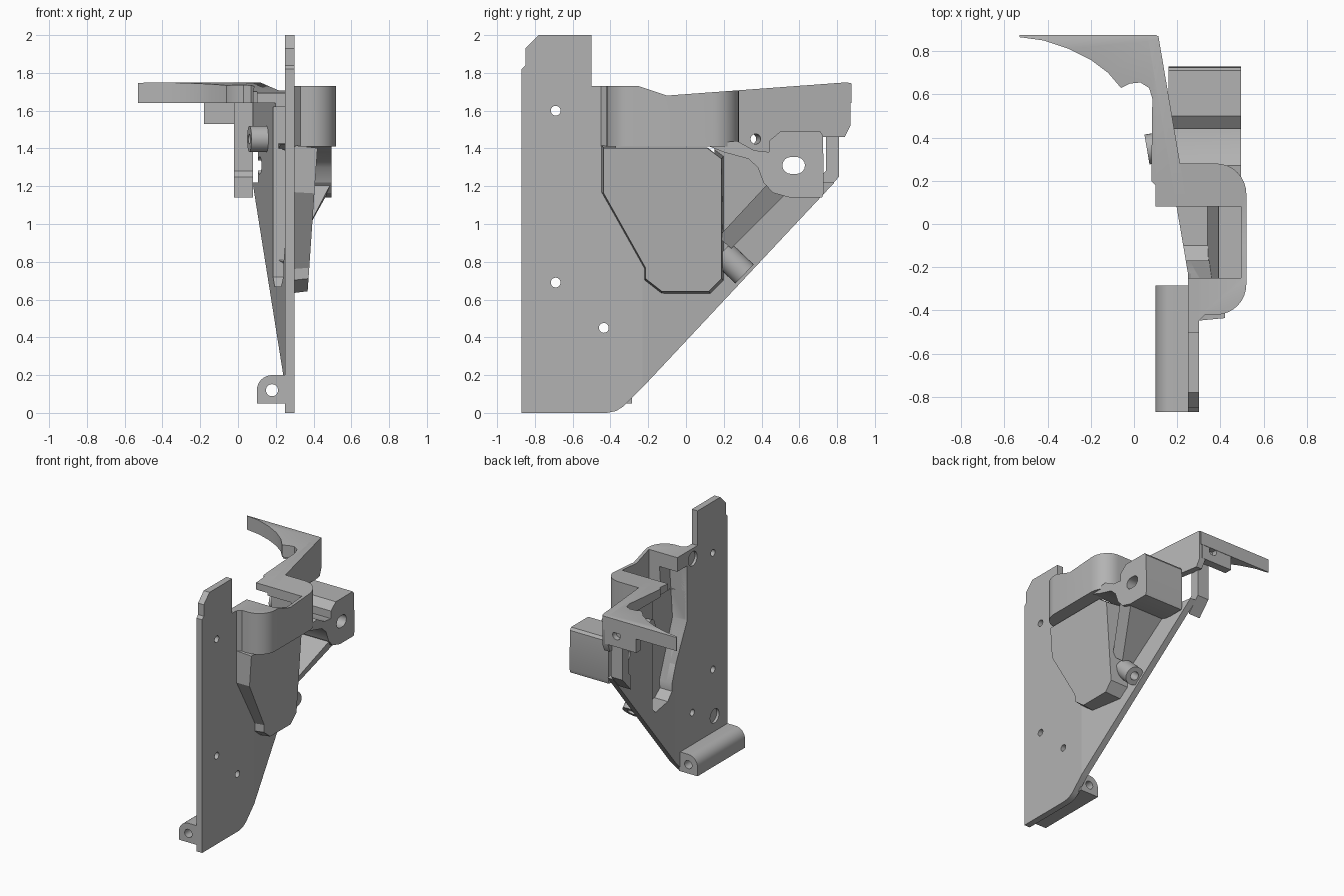
import bpy, bmesh, math
from mathutils import Vector

old = bpy.data.objects.get("Cube")
if old:
    bpy.data.objects.remove(old)

grey = bpy.data.materials.new("mid_grey")
grey.use_nodes = True
COLOUR = (0.45, 0.45, 0.45, 1)
grey.diffuse_color = COLOUR
grey.node_tree.nodes["Principled BSDF"].inputs["Base Color"].default_value = COLOUR


def finish(name, bm):
    bmesh.ops.recalc_face_normals(bm, faces=bm.faces)
    mesh = bpy.data.meshes.new(name)
    bm.to_mesh(mesh)
    bm.free()
    mesh.materials.append(grey)
    ob = bpy.data.objects.new(name, mesh)
    bpy.context.collection.objects.link(ob)
    return ob


def prism(name, pts, axis, lo, hi, shrink=1.0):
    """Extrude a profile along an axis; lo and hi are numbers or functions of the profile point."""
    bm = bmesh.new()
    cu = sum(p[0] for p in pts) / len(pts)
    cv = sum(p[1] for p in pts) / len(pts)
    rings = []
    for end, s in ((lo, 1.0), (hi, shrink)):
        ring = []
        for u, v in pts:
            w = end(u, v) if callable(end) else end
            u, v = cu + (u - cu) * s, cv + (v - cv) * s
            co = {"x": (w, u, v), "y": (u, w, v), "z": (u, v, w)}[axis]
            ring.append(bm.verts.new(co))
        rings.append(ring)
    a, b = rings
    bm.faces.new(a)
    bm.faces.new(b)
    for i in range(len(a)):
        j = (i + 1) % len(a)
        bm.faces.new((a[i], a[j], b[j], b[i]))
    return finish(name, bm)


def box(name, x, y, z):
    return prism(name, [(x[0], y[0]), (x[1], y[0]), (x[1], y[1]), (x[0], y[1])], "z", *z)


def rod(name, p, q, r):
    p, q = Vector(p), Vector(q)
    bm = bmesh.new()
    bmesh.ops.create_cone(bm, cap_ends=True, segments=24, radius1=r, radius2=r, depth=(q - p).length)
    bm.transform((q - p).to_track_quat("Z", "Y").to_matrix().to_4x4())
    bmesh.ops.translate(bm, verts=bm.verts, vec=(p + q) / 2)
    return finish(name, bm)


def cut(targets, cutter):
    cutter.hide_render = True
    for ob in targets:
        mod = ob.modifiers.new("cut", "BOOLEAN")
        mod.operation, mod.solver, mod.object = "DIFFERENCE", "EXACT", cutter
        dg = bpy.context.evaluated_depsgraph_get()
        mesh = bpy.data.meshes.new_from_object(ob.evaluated_get(dg))
        ob.modifiers.clear()
        ob.data = mesh
    bpy.data.objects.remove(cutter)


def arc(cx, cy, r, a0, a1, n=8):
    angles = [math.radians(a0 + (a1 - a0) * i / n) for i in range(n + 1)]
    return [(cx + r * math.cos(a), cy + r * math.sin(a)) for a in angles]


# The rear half of the sheet is folded inwards
def sheet(x):
    return lambda y, z: x - 0.17 * max(0, y + 0.23)


# Flat front plate with raised tab, and the folded side panel
plate = prism("side_plate", [
    (-.87, 0), (-.42, 0), (-.37, .01), (-.33, .035), (-.23, .135), (-.23, 1.73), (-.5, 1.73),
    (-.5, 2), (-.78, 2), (-.85, 1.93), (-.85, 1.84), (-.87, 1.82)], "x", .25, .30)
panel = prism("folded_panel", [
    (-.23, .135), (.805, 1.24), (.81, 1.4), (.87, 1.52), (.87, 1.8), (-.23, 1.8)],
    "x", sheet(.25), sheet(.30))

# Tapered pocket below the rounded band
pocket = prism("pocket_shell", [
    (-.45, 1.42), (-.45, 1.17), (-.22, .76), (-.22, .7), (-.13, .63), (.13, .63),
    (.2, .7), (.2, 1.36), (.12, 1.42)],
    "x", sheet(.27), lambda y, z: .37 + .066 * (z - .65), .96)
band = prism("rounded_band",
             [(.27, -.45), (.30, -.45), (.33, -.42)] + arc(.38, -.28, .14, -90, 0)
             + arc(.38, .14, .14, 0, 90) + [(.2, .28), (.2, .1), (.27, -.2)],
             "z", 1.41, 1.73)

# Shelf with the swept rear arm
shelf = prism("top_shelf_and_arm", [
    (.10, .08), (.4, .08), (.4, .27), (.205, .27), (.105, .875), (-.53, .875), (-.53, .865),
    (-.42, .85), (-.3, .81), (-.2, .76), (-.12, .7), (-.06, .63), (-.02, .65), (.03, .655),
    (.07, .63), (.085, .58), (.08, .2), (.1, .18)], "z", 1.64, 1.8)

# Slope the tops together, then hollow the pocket
cut([band, panel, shelf], prism("top_cutter", [
    (-.25, 1.74), (-.25, 1.73), (-.1, 1.68), (.85, 1.75), (.9, 1.74), (.9, 2), (-.25, 2)], "x", -1, 1))
shells = [plate, panel, pocket, band]
cut(shells, prism("pocket_cutter", [
    (-.37, 1.62), (-.37, 1.19), (-.17, .78), (-.17, .72), (-.1, .67), (.1, .67),
    (.15, .72), (.15, 1.62)], "x", 0, lambda y, z: .34 + .066 * (z - .65)))
cut(shells, box("mouth_cutter", (0, .495), (-.25, .08), (1.44, 2)))
cut([panel], box("gap_cutter", (0, .4), (.62, .95), (1.22, 1.46)))

# Through holes and shallow recesses in the plate
for y, z in ((-.69, 1.6), (-.69, .69), (-.435, .45)):
    cut([plate], rod("hole_cutter", (0, y, z), (.5, y, z), .026))
for y, z in ((-.44, 1.65), (-.71, .32)):
    cut([plate], rod("recess_cutter", (.2, y, z), (.27, y, z), .055))

# Mounting block with slotted hole, and the web joining it to the band
block = prism("mounting_block", [
    (.44, 1.36), (.44, 1.44), (.5, 1.49), (.71, 1.49), (.725, 1.47), (.73, 1.17), (.72, 1.14),
    (.55, 1.14), (.46, 1.165), (.41, 1.22), (.40, 1.3)], "x", .16, .495)
web = prism("block_web", [
    (.1, 1.42), (.27, 1.44), (.36, 1.39), (.45, 1.38), (.45, 1.2), (.41, 1.22), (.38, 1.3),
    (.33, 1.345), (.2, 1.38)], "x", sheet(.28), .495)
slot = arc(.585, 1.31, .045, -90, 90) + arc(.555, 1.31, .045, 90, 270)
cut([block, panel], prism("slot_cutter", slot, "x", -.2, .8))

# Diagonal strut and the screw boss on the sloped edge
prism("diagonal_strut", [(.17, .93), (.24, .87), (.53, 1.16), (.43, 1.21)],
      "x", sheet(.28), lambda y, z: min(.49, .40 + .56 * (z - 1.03)))
screw_boss = rod("edge_screw_boss", (.255, .19, .85), (.255, .31, .735), .07)
cut([screw_boss], rod("bore_cutter", (.255, .24, .80), (.255, .36, .69), .032))

# Peg on the inner face
peg = rod("inner_peg", (.06, .345, 1.45), (.19, .367, 1.45), .07)
cut([peg, panel], rod("peg_cutter", (-.1, .318, 1.45), (.4, .403, 1.45), .027))

# Rear screw plate and hanging leg
tab = box("rear_screw_plate", (-.18, .09), (.81, .872), (1.53, 1.68))
cut([tab], rod("screw_cutter", (-.01, .83, 1.62), (-.01, .95, 1.62), .033))
prism("rear_leg", [(.71, 1.14), (.81, 1.25), (.81, 1.66), (.74, 1.66), (.74, 1.28), (.71, 1.25)],
      "x", -.02, .08)

# Hinge lug along the bottom
lug = prism("bottom_lug", [(.26, .05), (.26, .2)] + arc(.18, .12, .08, 90, 180) + [(.10, .05)],
            "y", -.87, -.285)
cut([lug], rod("lug_cutter", (.18, -1, .12), (.18, 0, .12), .032))

# Smooth curved faces, keep edges sharp
bpy.ops.object.select_all(action="DESELECT")
for ob in bpy.context.collection.objects:
    if ob.type == "MESH" and grey.name in ob.data.materials:
        ob.select_set(True)
        bpy.context.view_layer.objects.active = ob
bpy.ops.object.shade_smooth_by_angle(angle=math.radians(28))
